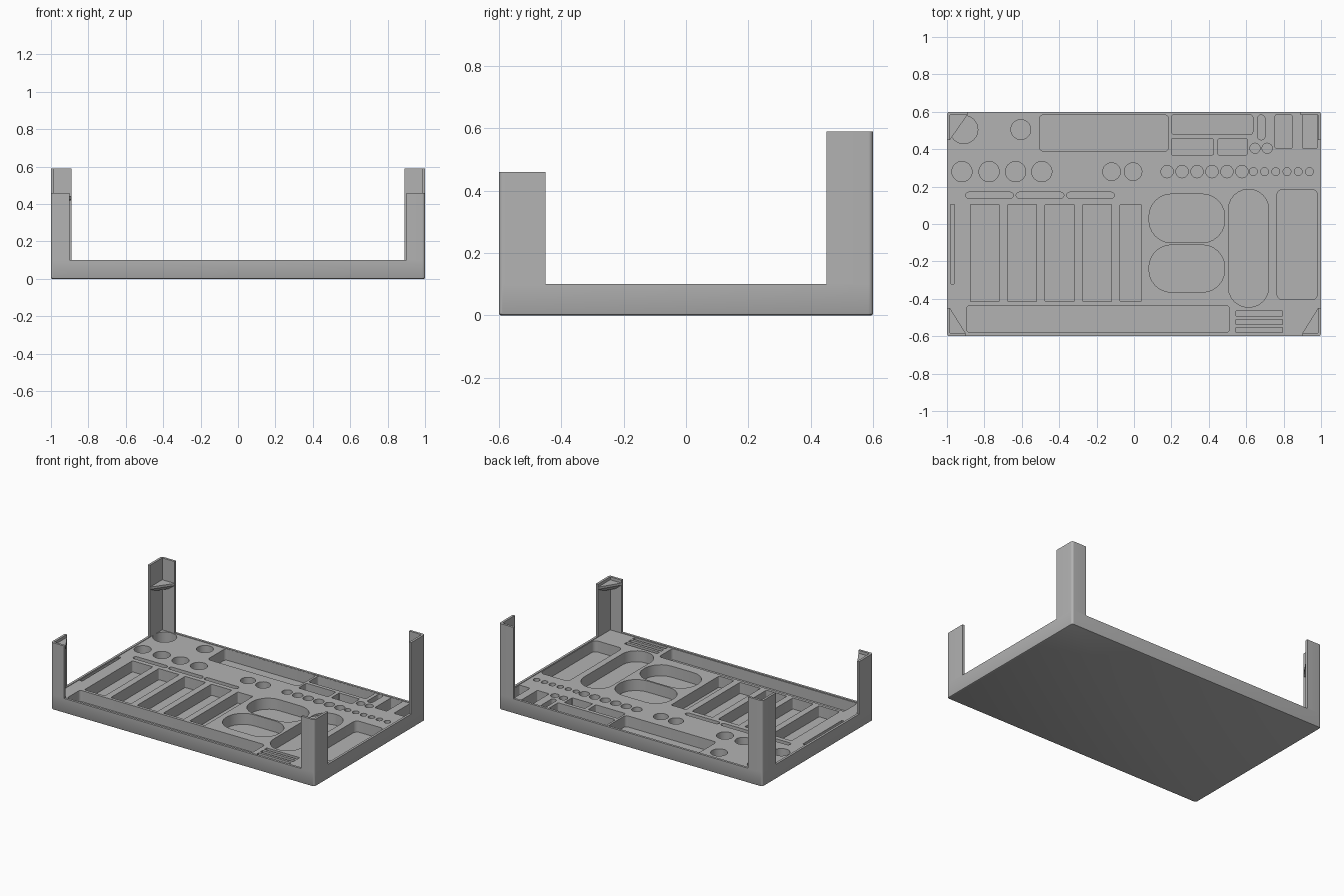
import bpy, bmesh
from math import sin, cos, pi

cube = bpy.data.objects.get("Cube")
if cube:
    bpy.data.objects.remove(cube, do_unlink=True)

grey = bpy.data.materials.new("matte grey")
GREY = (0.45, 0.45, 0.45, 1)
grey.use_nodes = True
grey.diffuse_color = GREY
grey.node_tree.nodes["Principled BSDF"].inputs["Base Color"].default_value = GREY

RIM, TOP, FLOOR, POCKET = 0.016, 0.1, 0.096, 0.02


def rounded(x0, y0, x1, y1, r, n=6):
    """Outline of a rectangle with round corners, counter-clockwise."""
    centres = [(x1 - r, y1 - r), (x0 + r, y1 - r), (x0 + r, y0 + r), (x1 - r, y0 + r)]
    return [(cx + r * cos((q + i / n) * pi / 2), cy + r * sin((q + i / n) * pi / 2))
            for q, (cx, cy) in enumerate(centres) for i in range(n + 1)]


def circle(x, y, r, n=32):
    return [(x + r * cos(2 * pi * i / n), y + r * sin(2 * pi * i / n)) for i in range(n)]


def loft(bm, rings):
    """Skin a stack of (outline, z) rings into a closed solid."""
    loops = [[bm.verts.new((x, y, z)) for x, y in pts] for pts, z in rings]
    for a, b in zip(loops, loops[1:]):
        n = len(a)
        for i in range(n):
            bm.faces.new((a[i], a[(i + 1) % n], b[(i + 1) % n], b[i]))
    bm.faces.new(loops[0][::-1])
    bm.faces.new(loops[-1])


def make(name, solids):
    bm = bmesh.new()
    for rings in solids:
        loft(bm, rings)
    bmesh.ops.recalc_face_normals(bm, faces=bm.faces)
    mesh = bpy.data.meshes.new(name)
    bm.to_mesh(mesh)
    bm.free()
    mesh.materials.append(grey)
    ob = bpy.data.objects.new(name, mesh)
    bpy.context.collection.objects.link(ob)
    return ob


def smooth(ob):
    bpy.ops.object.select_all(action='DESELECT')
    bpy.context.view_layer.objects.active = ob
    ob.select_set(True)
    bpy.ops.object.shade_smooth_by_angle(angle=0.5)


def cut(ob, cutter):
    """Subtract a cutter and remove it."""
    mod = ob.modifiers.new("cut", 'BOOLEAN')
    mod.operation, mod.solver, mod.object = 'DIFFERENCE', 'EXACT', cutter
    bpy.context.view_layer.objects.active = ob
    bpy.ops.object.modifier_apply(modifier=mod.name)
    bpy.data.objects.remove(cutter, do_unlink=True)


# Tray body with a softened bottom edge
tray = make("tray", [[(rounded(-.994, -.594, .994, .594, .012), 0),
                      (rounded(-.998, -.598, .998, .598, .014), .002),
                      (rounded(-1, -.6, 1, .6, .015), .006),
                      (rounded(-1, -.6, 1, .6, .015), TOP)]])
inner = rounded(-1 + RIM, -.6 + RIM, 1 - RIM, .6 - RIM, .004)
cut(tray, make("recess_cutter", [[(inner, FLOOR), (inner, .2)]]))

# Round pockets
outlines = [circle(-.91, .505, .075), circle(-.605, .505, .053)]
outlines += [circle(x, .28, .054) for x in (-.92, -.775, -.633, -.493)]
outlines += [circle(x, .28, .047) for x in (-.12, -.005)]
outlines += [circle(.177 + .08 * i, .28, .033) for i in range(6)]
outlines += [circle(.638 + .06 * i, .28, .021) for i in range(6)]
outlines += [circle(x, .405, .027) for x in (.647, .712)]

# Row of long compartments
outlines += [rounded(-.875 + .2 * i, -.415, -.72 + .2 * i, .105, .006) for i in range(4)]
outlines.append(rounded(-.075, -.415, .04, .105, .006))

# Narrow slots
outlines += [rounded(x, .137, x + .255, .17, .016) for x in (-.9, -.63, -.36)]
outlines += [rounded(.545, y, .795, y + .026, .002) for y in (-.58, -.537, -.492)]
outlines.append(rounded(-.98, -.32, -.96, .105, .003))

# Oval and rectangular compartments: x0, y0, x1, y1, corner radius
for box in [(.08, -.1, .485, .16, .12), (.08, -.365, .485, -.112, .12),
            (.505, -.445, .72, .185, .106), (.765, -.405, .98, .185, .03),
            (-.895, -.58, .51, -.435, .02), (-.505, .39, .185, .583, .02),
            (.2, .48, .635, .583, .012), (.2, .37, .425, .455, .006),
            (.45, .37, .605, .455, .004), (.66, .45, .7, .583, .019),
            (.755, .405, .845, .583, .006), (.9, .405, .98, .583, .006)]:
    outlines.append(rounded(*box))
cut(tray, make("pocket_cutter", [[(o, POCKET), (o, .2)] for o in outlines]))
smooth(tray)


# Corner posts: thin angle sections with a rounded outer corner
def post(name, sx, sy, top, width):
    r, depth = .015, .15
    pts = [(r - r * cos(a * pi / 12), r - r * sin(a * pi / 12)) for a in range(7)]
    pts += [(width, 0), (width, RIM), (RIM, RIM), (RIM, depth), (0, depth)]
    pts = [(sx * (1 - x), sy * (.6 - y)) for x, y in pts]
    smooth(make(name, [[(pts, TOP), (pts, top)]]))


# Triangular corner ledge with a tapering underside
def ledge(name, sx, sy, z, width):
    def tri(k):
        pts = [(RIM, RIM), (RIM + k * (width - RIM), RIM), (RIM, RIM + k * (.15 - RIM))]
        return [(sx * (1 - x), sy * (.6 - y)) for x, y in pts]
    make(name, [[(tri(.5), z - .05), (tri(1), z - .015), (tri(1), z)]])


for side, sx in (("left", 1), ("right", -1)):
    post(f"front_{side}_post", sx, -1, .46, .1)
    post(f"back_{side}_post", sx, 1, .59, .11)
    ledge(f"front_{side}_ledge", sx, -1, .44, .1)
ledge("back_right_ledge", -1, 1, .44, .11)
